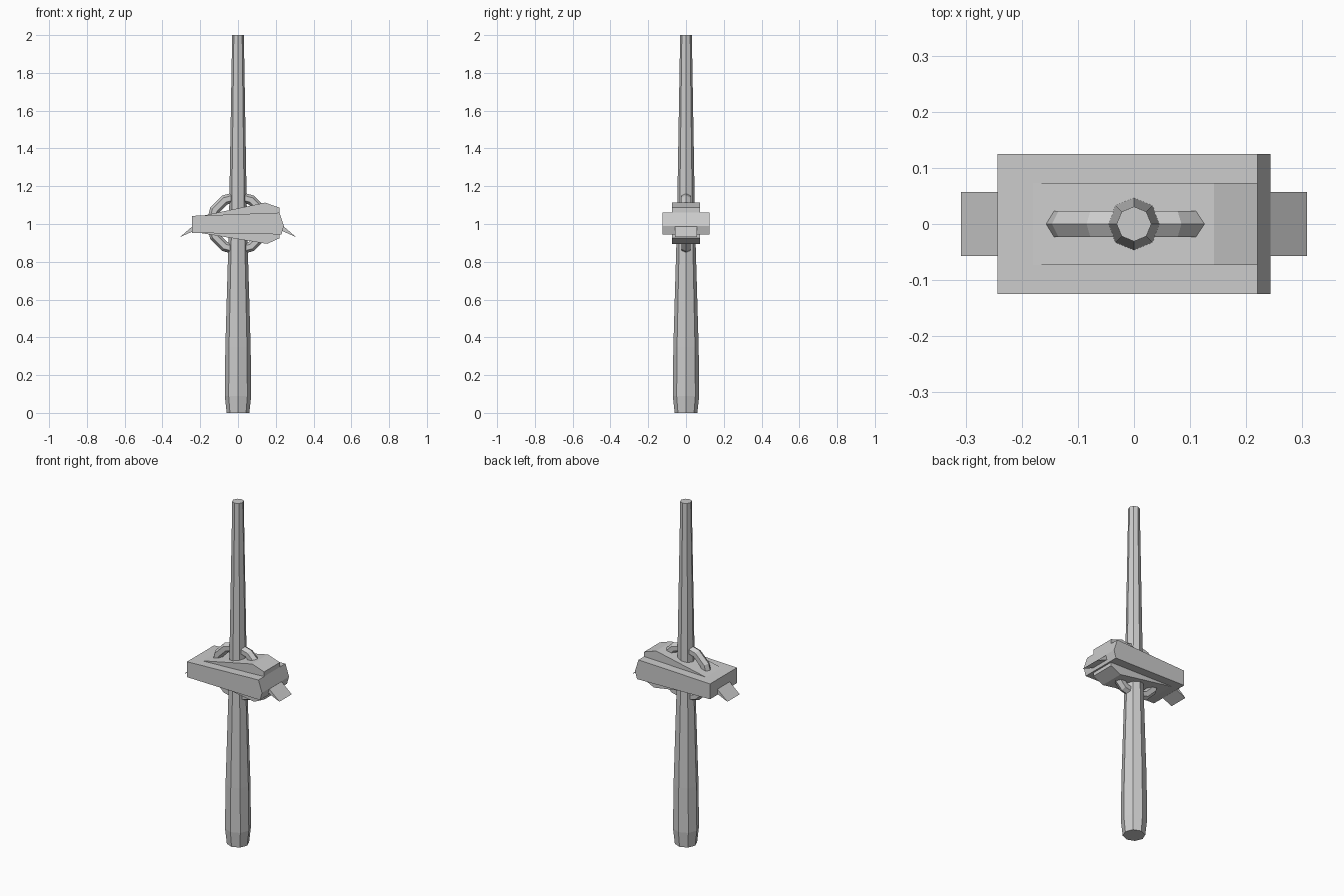
import bpy, bmesh, math
from mathutils import Vector

if "Cube" in bpy.data.objects:
    bpy.data.objects.remove(bpy.data.objects["Cube"])


def finish(name, bm):
    bmesh.ops.recalc_face_normals(bm, faces=bm.faces)
    mesh = bpy.data.meshes.new(name)
    bm.to_mesh(mesh)
    bm.free()
    obj = bpy.data.objects.new(name, mesh)
    bpy.context.collection.objects.link(obj)
    return obj


def prism(name, profile, half_width):
    """Extrude an x-z profile symmetrically along y."""
    bm = bmesh.new()
    face = bm.faces.new([bm.verts.new((x, -half_width, z)) for x, z in profile])
    ext = bmesh.ops.extrude_face_region(bm, geom=[face])
    verts = [g for g in ext["geom"] if isinstance(g, bmesh.types.BMVert)]
    bmesh.ops.translate(bm, verts=verts, vec=(0, 2 * half_width, 0))
    return finish(name, bm)


def loft(name, rings, closed=False):
    """Skin a list of equal-length point rings."""
    bm = bmesh.new()
    vs = [[bm.verts.new(p) for p in ring] for ring in rings]
    n = len(vs[0])
    pairs = list(zip(vs, vs[1:]))
    if closed:
        pairs.append((vs[-1], vs[0]))
    for a, b in pairs:
        for i in range(n):
            j = (i + 1) % n
            bm.faces.new((a[i], a[j], b[j], b[i]))
    if not closed:
        bm.faces.new(vs[0])
        bm.faces.new(vs[-1])
    return finish(name, bm)


# Tapered octagonal handle
handle = [(0.0, 0.06), (0.09, 0.07), (0.35, 0.067), (1.0, 0.048), (2.0, 0.031)]
loft("handle", [[(r * math.cos(i * math.pi / 4), r * math.sin(i * math.pi / 4), z)
                 for i in range(8)] for z, r in handle])

# Wide outer head block
prism("head_block", [(-0.243, 0.953), (-0.243, 1.043), (0.22, 1.06),
                     (0.243, 0.99), (0.23, 0.945)], 0.125)

# Narrow wedge running through the head, flaring to the right
prism("head_wedge", [(-0.215, 0.955), (-0.215, 1.038), (0.143, 1.113), (0.22, 1.087),
                     (0.22, 0.925), (0.155, 0.895)], 0.073)

# Downturned claws on both ends
for side, name in ((-1, "left_claw"), (1, "right_claw")):
    prism(name, [(side * x, z) for x, z in
                 ((0.20, 1.0), (0.235, 0.993), (0.308, 0.93), (0.23, 0.965), (0.20, 0.965))],
          0.057)

# Faceted binding ring around the head
rings = []
for i in range(12):
    a = i * math.tau / 12
    out = Vector((math.cos(a), 0, math.sin(a)))
    rings.append([out * (0.142 + 0.027 * math.cos(b)) + Vector((0, 0.027 * math.sin(b), 1.004))
                  for b in (k * math.tau / 6 for k in range(6))])
loft("binding_ring", rings, closed=True)
